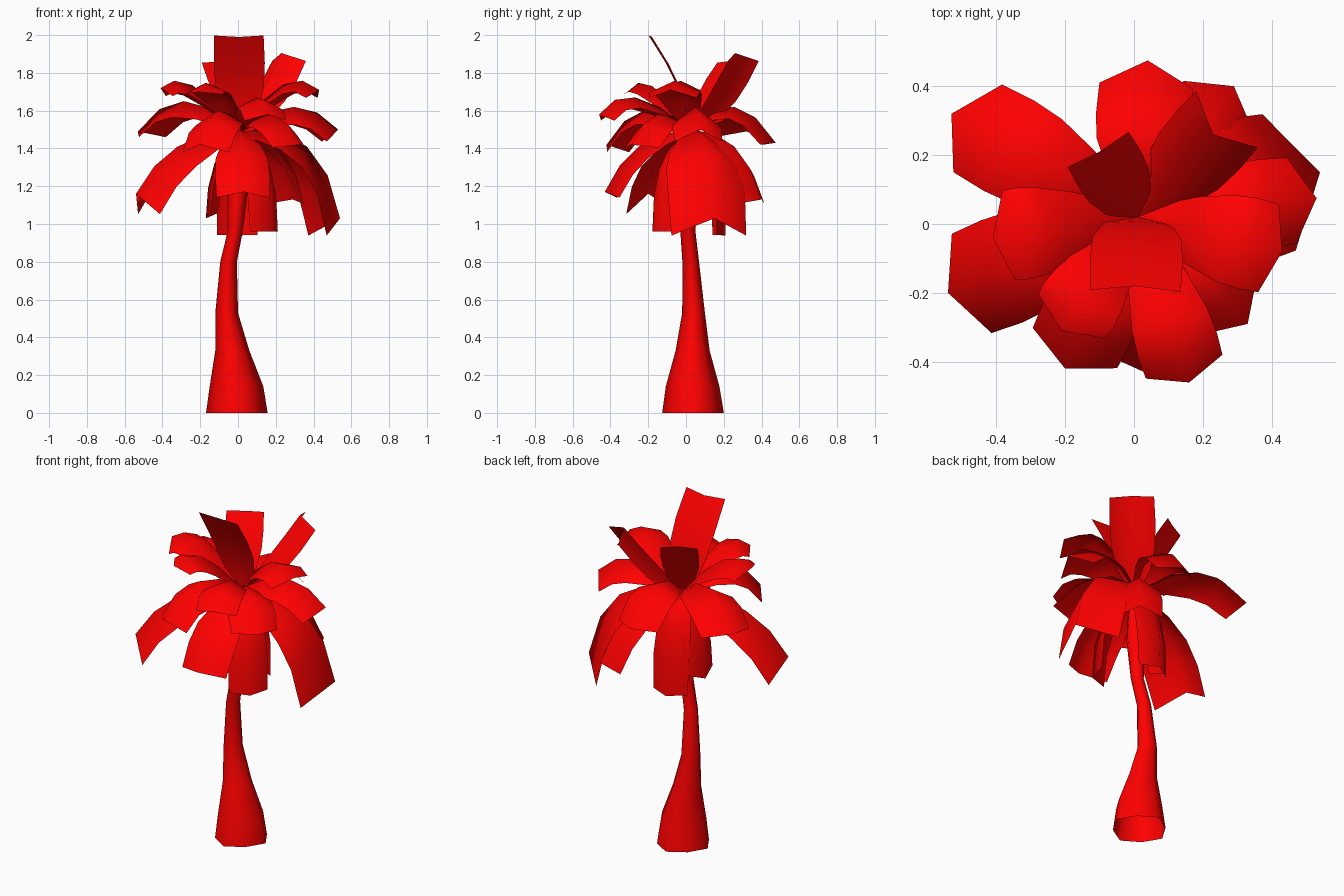
import bpy, math
from mathutils import Vector

red = bpy.data.materials.new("red")
red.diffuse_color = (1.0, 0.0, 0.0, 1)


def make(name, verts, faces):
    me = bpy.data.meshes.new(name)
    me.from_pydata(verts, [], faces)
    me.materials.append(red)
    ob = bpy.data.objects.new(name, me)
    bpy.context.collection.objects.link(ob)
    bpy.ops.object.select_all(action='DESELECT')
    ob.select_set(True)
    bpy.context.view_layer.objects.active = ob
    bpy.ops.object.shade_smooth_by_angle(angle=math.radians(75))
    return ob


# Trunk: open eight-sided rings (x, y, z, radius) along a gentle S
rings = [(-0.006, 0.037, 0, 0.163), (-0.008, 0.035, 0.14, 0.142),
         (-0.03, 0.035, 0.33, 0.09), (-0.06, 0.04, 0.53, 0.06),
         (-0.05, 0.025, 0.8, 0.044), (-0.015, 0.01, 0.96, 0.04),
         (0.0, 0.01, 1.2, 0.055), (0.01, 0.02, 1.52, 0.03)]
N = 8
verts, faces = [], []
for x, y, z, r in rings:
    for k in range(N):
        a = 2 * math.pi * k / N
        q = r * (0.88 if k % 2 else 1.0)
        verts.append((x + q * math.cos(a), y + q * math.sin(a), z))
for i in range(len(rings) - 1):
    for k in range(N):
        j = (k + 1) % N
        faces.append((i * N + k, i * N + j, i * N + N + j, i * N + N + k))
make("trunk", verts, faces)

BASE = Vector((0.01, 0.02, 1.5))
ROWS = 5
WIDTH = (0.2, 0.72, 0.95, 1.0, 0.97)


# Frond: ridge curve from the crown to the tip, with both edges folded down
def frond(name, tip, frac, mid_z, half, drop, point=0.03):
    tip = Vector(tip)
    mid = BASE.lerp(tip, frac)
    mid.z = mid_z
    ctrl = 2 * mid - (BASE + tip) / 2
    out = Vector((tip.x - BASE.x, tip.y - BASE.y, 0)).normalized()
    side = Vector((-out.y, out.x, 0))
    verts, faces = [], []
    for i in range(ROWS):
        t = i / (ROWS - 1)
        p = BASE * (1 - t) ** 2 + ctrl * 2 * t * (1 - t) + tip * t * t
        tan = ((ctrl - BASE) * (1 - t) + (tip - ctrl) * t).normalized()
        nrm = tan.cross(side).normalized()
        w = WIDTH[i]
        low = p - nrm * drop * w - tan * point * t * t
        verts += [low + side * half * w, p, low - side * half * w]
    for i in range(ROWS - 1):
        for k in range(2):
            a = i * 3 + k
            faces.append((a, a + 3, a + 4, a + 1))
    make(name, verts, faces)


# (tip, position of bend, bend height, half width, edge drop, tip point)
tiers = {
    "upright_frond": [
        ((0.005, -0.18, 1.99), 0.25, 1.72, 0.135, 0.008, -0.015),
        ((0.23, 0.26, 1.905), 0.5, 1.69, 0.125, 0.075, 0.0),
        ((-0.1, 0.21, 1.86), 0.45, 1.69, 0.105, 0.01, 0.0)],
    "upper_frond": [
        ((-0.41, -0.04, 1.72), 0.6, 1.735, 0.135, 0.065, 0.0),
        ((0.43, -0.08, 1.71), 0.55, 1.74, 0.135, 0.06, 0.0),
        ((0.16, -0.46, 1.58), 0.6, 1.67, 0.12, 0.06, 0.0),
        ((-0.21, -0.31, 1.7), 0.6, 1.73, 0.12, 0.05, 0.02)],
    "middle_frond": [
        ((-0.53, 0.32, 1.49), 0.55, 1.65, 0.15, 0.09),
        ((0.04, 0.475, 1.43), 0.52, 1.62, 0.14, 0.07),
        ((0.53, 0.075, 1.50), 0.55, 1.62, 0.13, 0.1, 0.0),
        ((-0.2, -0.42, 1.42), 0.55, 1.6, 0.14, 0.08, 0.0),
        ((0.33, -0.29, 1.42), 0.55, 1.58, 0.13, 0.08)],
    "lower_frond": [
        ((-0.54, -0.2, 1.16), 0.6, 1.41, 0.16, 0.12, -0.06),
        ((0.03, -0.43, 1.17), 0.6, 1.41, 0.145, 0.08, 0.0),
        ((0.54, 0.15, 1.03), 0.67, 1.41, 0.21, 0.14, -0.07),
        ((0.29, 0.4, 1.13), 0.62, 1.41, 0.13, 0.08, 0.0)],
    "hanging_frond": [
        ((-0.01, 0.21, 0.94), 0.78, 1.32, 0.11, 0.06, 0.0),
        ((0.18, -0.14, 0.96), 0.75, 1.32, 0.11, 0.06, 0.0),
        ((-0.17, 0.06, 1.03), 0.75, 1.32, 0.1, 0.05)],
}
for name, items in tiers.items():
    for i, args in enumerate(items):
        frond(f"{name}_{i + 1}", *args)
